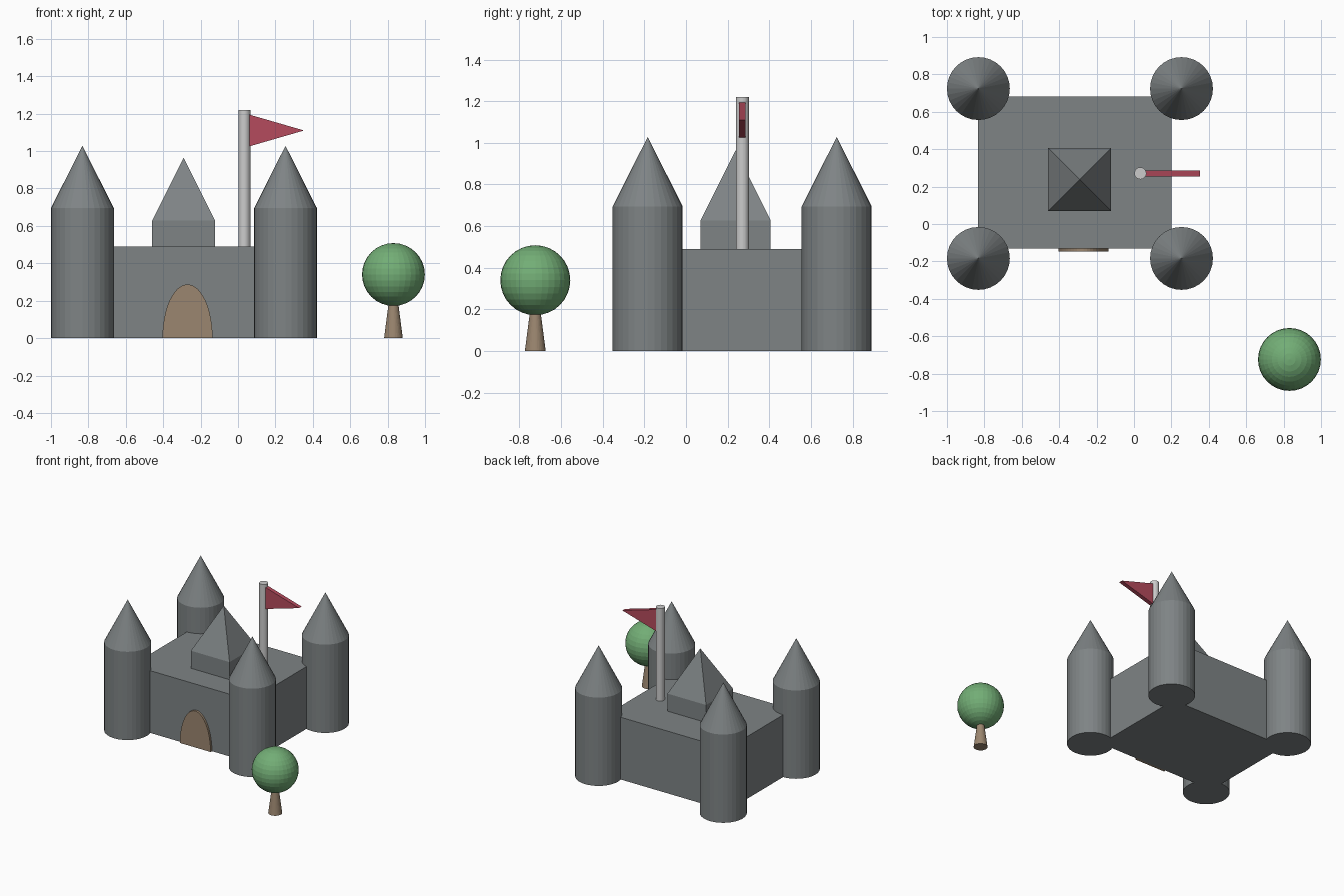
import bpy
import math

if "Cube" in bpy.data.objects:
    bpy.data.objects.remove(bpy.data.objects["Cube"])


def material(name, rgb):
    mat = bpy.data.materials.new(name)
    mat.diffuse_color = (*rgb, 1)
    mat.use_nodes = True
    mat.node_tree.nodes["Principled BSDF"].inputs["Base Color"].default_value = mat.diffuse_color
    return mat


STONE = material("stone", (0.21, 0.23, 0.235))
WOOD = material("wood", (0.33, 0.24, 0.16))
LEAF = material("leaf", (0.17, 0.42, 0.18))
CLOTH = material("cloth", (0.46, 0.07, 0.11))


def finish(name, mat=None):
    obj = bpy.context.object
    obj.name = name
    if mat:
        obj.data.materials.append(mat)
    return obj


def box(name, x0, x1, y0, y1, z0, z1, mat=None):
    bpy.ops.mesh.primitive_cube_add(
        size=1, location=((x0 + x1) / 2, (y0 + y1) / 2, (z0 + z1) / 2),
        scale=(x1 - x0, y1 - y0, z1 - z0))
    bpy.ops.object.transform_apply(location=False, rotation=False, scale=True)
    return finish(name, mat)


def tapered(name, x, y, z0, z1, r0, r1, mat=None, sides=32, fill='NGON', turn=0):
    bpy.ops.mesh.primitive_cone_add(
        vertices=sides, radius1=r0, radius2=r1, depth=z1 - z0,
        end_fill_type=fill, location=(x, y, (z0 + z1) / 2), rotation=(0, 0, turn))
    return finish(name, mat)


def slab(name, outline, y0, y1, mat):
    """Extrude an (x, z) outline from y0 to y1."""
    n = len(outline)
    verts = [(x, y, z) for y in (y0, y1) for x, z in outline]
    faces = [list(range(n)), list(range(2 * n - 1, n - 1, -1))]
    faces += [[i, i + n, (i + 1) % n + n, (i + 1) % n] for i in range(n)]
    mesh = bpy.data.meshes.new(name)
    mesh.from_pydata(verts, [], faces)
    mesh.materials.append(mat)
    obj = bpy.data.objects.new(name, mesh)
    bpy.context.collection.objects.link(obj)
    return obj


# Main hall
box("castle_hall", -0.835, 0.2, -0.13, 0.682, 0, 0.49, STONE)

# Four corner towers with conical roofs
for side, x in (("left", -0.832), ("right", 0.254)):
    for end, y in (("front", -0.184), ("back", 0.724)):
        tapered(f"tower_{end}_{side}", x, y, 0, 0.695, 0.168, 0.168, STONE)
        tapered(f"tower_roof_{end}_{side}", x, y, 0.695, 1.028, 0.168, 0, STONE,
                fill='NOTHING')

# Central keep with pyramid roof
KX, KY, KR = -0.291, 0.238, 0.168
box("keep", KX - KR, KX + KR, KY - KR, KY + KR, 0.48, 0.628, STONE)
tapered("keep_roof", KX, KY, 0.628, 0.964, KR * math.sqrt(2), 0, STONE,
        sides=4, fill='NOTHING', turn=math.pi / 4)

# Arched door
arch = [(-0.27 + 0.134 * math.cos(a), 0.287 * math.sin(a))
        for a in (math.pi * i / 24 for i in range(25))]
slab("door", arch[::-1], -0.147, -0.12, WOOD).data.flip_normals()

# Flag pole and pennant
tapered("flag_pole", 0.034, 0.271, 0.48, 1.219, 0.032, 0.032)
slab("flag", [(0.06, 1.025), (0.353, 1.11), (0.06, 1.195)], 0.255, 0.287, CLOTH)

# Tree
tapered("tree_trunk", 0.831, -0.724, 0, 0.2, 0.05, 0.024, WOOD)
bpy.ops.mesh.primitive_uv_sphere_add(
    segments=32, ring_count=16, radius=0.168, location=(0.831, -0.724, 0.34))
finish("tree_foliage", LEAF)
